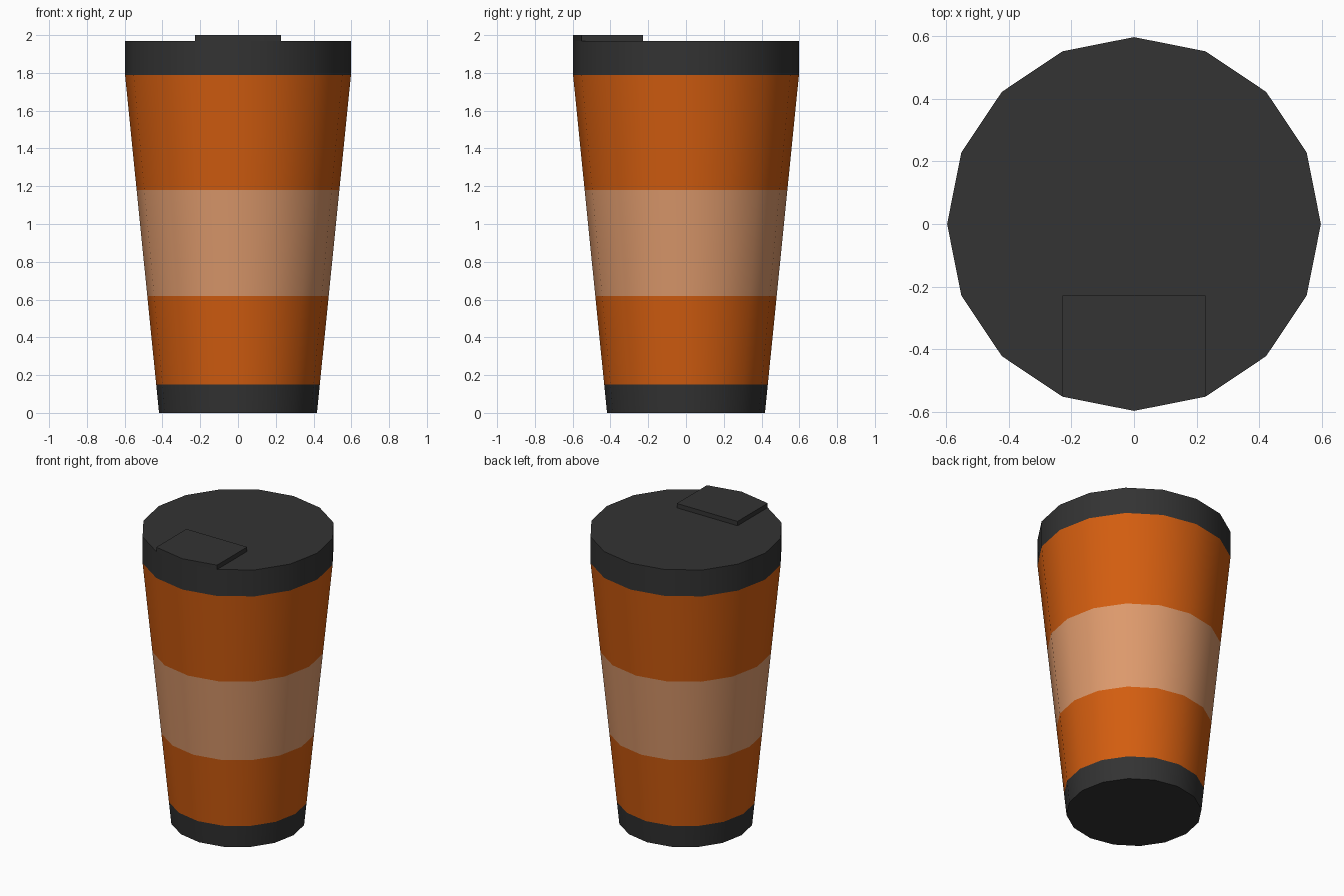
import bpy, bmesh, math

if "Cube" in bpy.data.objects:
    bpy.data.objects.remove(bpy.data.objects["Cube"])

SIDES = 16


def material(name, rgb):
    m = bpy.data.materials.new(name)
    m.diffuse_color = (*rgb, 1)
    m.use_nodes = True
    m.node_tree.nodes["Principled BSDF"].inputs["Base Color"].default_value = m.diffuse_color
    return m


dark = material("charcoal plastic", (0.033, 0.033, 0.033))
orange = material("burnt orange", (0.65, 0.11, 0.005))
tan = material("light tan", (0.72, 0.32, 0.15))


def ring(r, z):
    return [(r * math.cos(2 * math.pi * i / SIDES), r * math.sin(2 * math.pi * i / SIDES), z)
            for i in range(SIDES)]


def finish(bm, name, mats, smooth=True):
    bmesh.ops.recalc_face_normals(bm, faces=bm.faces)
    me = bpy.data.meshes.new(name)
    bm.to_mesh(me)
    bm.free()
    for m in mats:
        me.materials.append(m)
    ob = bpy.data.objects.new(name, me)
    bpy.context.collection.objects.link(ob)
    if smooth:
        bpy.ops.object.select_all(action='DESELECT')
        ob.select_set(True)
        bpy.context.view_layer.objects.active = ob
        bpy.ops.object.shade_smooth_by_angle(angle=math.radians(30))
    return ob


def stack(name, profile, mats, cap_bottom, cap_top, face_mats=None):
    """Loft 16-sided rings; face_mats gives a material per height band."""
    bm = bmesh.new()
    rings = [[bm.verts.new(p) for p in ring(r, z)] for r, z in profile]
    for k, (a, b) in enumerate(zip(rings, rings[1:])):
        for i in range(SIDES):
            j = (i + 1) % SIDES
            f = bm.faces.new((a[i], a[j], b[j], b[i]))
            f.material_index = face_mats[k] if face_mats else 0
    if cap_bottom:
        bm.faces.new(rings[0][::-1])
    if cap_top:
        bm.faces.new(rings[-1])
    return finish(bm, name, mats)


def radius(z):
    return 0.418 + (0.598 - 0.418) * z / 1.79


# Tapered cup: dark base, orange wall, tan grip band
heights = [0, 0.15, 0.62, 1.18, 1.79]
stack("cup_body", [(radius(z), z) for z in heights], [dark, orange, tan],
      True, False, [0, 1, 2, 1])

# Straight-sided lid
stack("lid", [(0.598, 1.79), (0.598, 1.97)], [dark], True, True)

# Sipping tab, its front following the rim
bm = bmesh.new()
rim = [(p[0], p[1]) for p in ring(0.598, 0)][11:14]
outline = rim + [(rim[2][0], -0.228), (rim[0][0], -0.228)]
base = bm.faces.new([bm.verts.new((x, y, 1.97)) for x, y in outline])
ext = bmesh.ops.extrude_face_region(bm, geom=[base], use_keep_orig=True)
bmesh.ops.translate(bm, vec=(0, 0, 0.03),
                    verts=[v for v in ext["geom"] if isinstance(v, bmesh.types.BMVert)])
finish(bm, "sip_tab", [dark])
